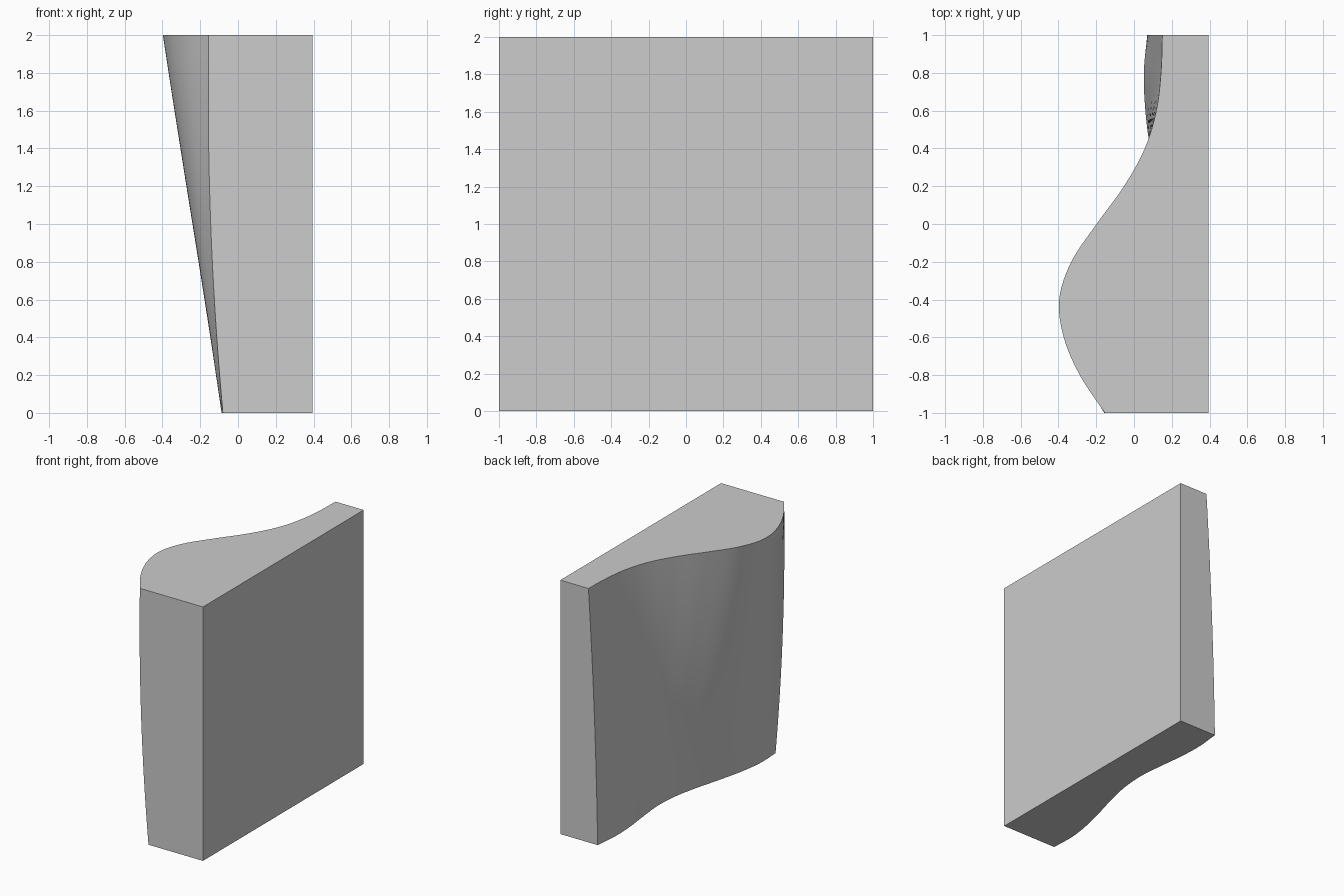
import bpy
import bmesh
from math import radians

default = bpy.data.objects.get("Cube")
if default:
    bpy.data.objects.remove(default, do_unlink=True)

FLAT_X = 0.395
ROWS, COLS = 16, 60
# Wave profiles: x offset at even steps from front to back
TOP = [-0.155, -0.287, -0.372, -0.396, -0.332, -0.198, -0.053, 0.057, 0.118, 0.143, 0.15]
BOTTOM = [-0.08, -0.086, -0.058, -0.01, 0.044, 0.086, 0.1, 0.083, 0.06, 0.052, 0.07]
BOW = [0.027, 0.029, 0.026, 0.017, 0.002, -0.01, -0.014, -0.01, 0.0, 0.008, 0.012]


def spline(values, t):
    """Smooth curve through evenly spaced values, t from 0 to 1."""
    last = len(values) - 1
    i = min(int(t * last), last - 1)
    f = t * last - i
    b, c = values[i], values[i + 1]
    a = values[i - 1] if i > 0 else 2 * b - c
    d = values[i + 2] if i + 2 <= last else 2 * c - b
    return b + 0.5 * f * (c - a + f * (2 * a - 5 * b + 4 * c - d + f * (3 * (b - c) + d - a)))


def wave_x(t, s):
    """Blend bottom to top with a slight bow over the height."""
    x = spline(BOTTOM, t) * (1 - s) + spline(TOP, t) * s
    return x - 4 * spline(BOW, t) * s * (1 - s)


# Closed cross-sections stacked from the base up
bm = bmesh.new()
loops = []
for r in range(ROWS + 1):
    s = r / ROWS
    points = [(wave_x(c / COLS, s), 2 * c / COLS - 1) for c in range(COLS + 1)]
    points += [(FLAT_X, 1), (FLAT_X, -1)]
    loops.append([bm.verts.new((x, y, 2 * s)) for x, y in points])

# Walls between sections, then the two caps
for low, high in zip(loops, loops[1:]):
    for k in range(len(low)):
        n = (k + 1) % len(low)
        bm.faces.new((low[k], low[n], high[n], high[k]))
bm.faces.new(loops[0])
bm.faces.new(loops[-1])
bmesh.ops.recalc_face_normals(bm, faces=bm.faces[:])

mesh = bpy.data.meshes.new("wavy_block")
bm.to_mesh(mesh)
bm.free()
block = bpy.data.objects.new("wavy_block", mesh)
bpy.context.collection.objects.link(block)

# Plain grey finish
grey = bpy.data.materials.new("plain_grey")
grey.use_nodes = True
color = (0.604, 0.604, 0.604, 1)
grey.diffuse_color = color
grey.node_tree.nodes["Principled BSDF"].inputs["Base Color"].default_value = color
mesh.materials.append(grey)

bpy.context.view_layer.objects.active = block
block.select_set(True)
bpy.ops.object.shade_smooth_by_angle(angle=radians(30))
